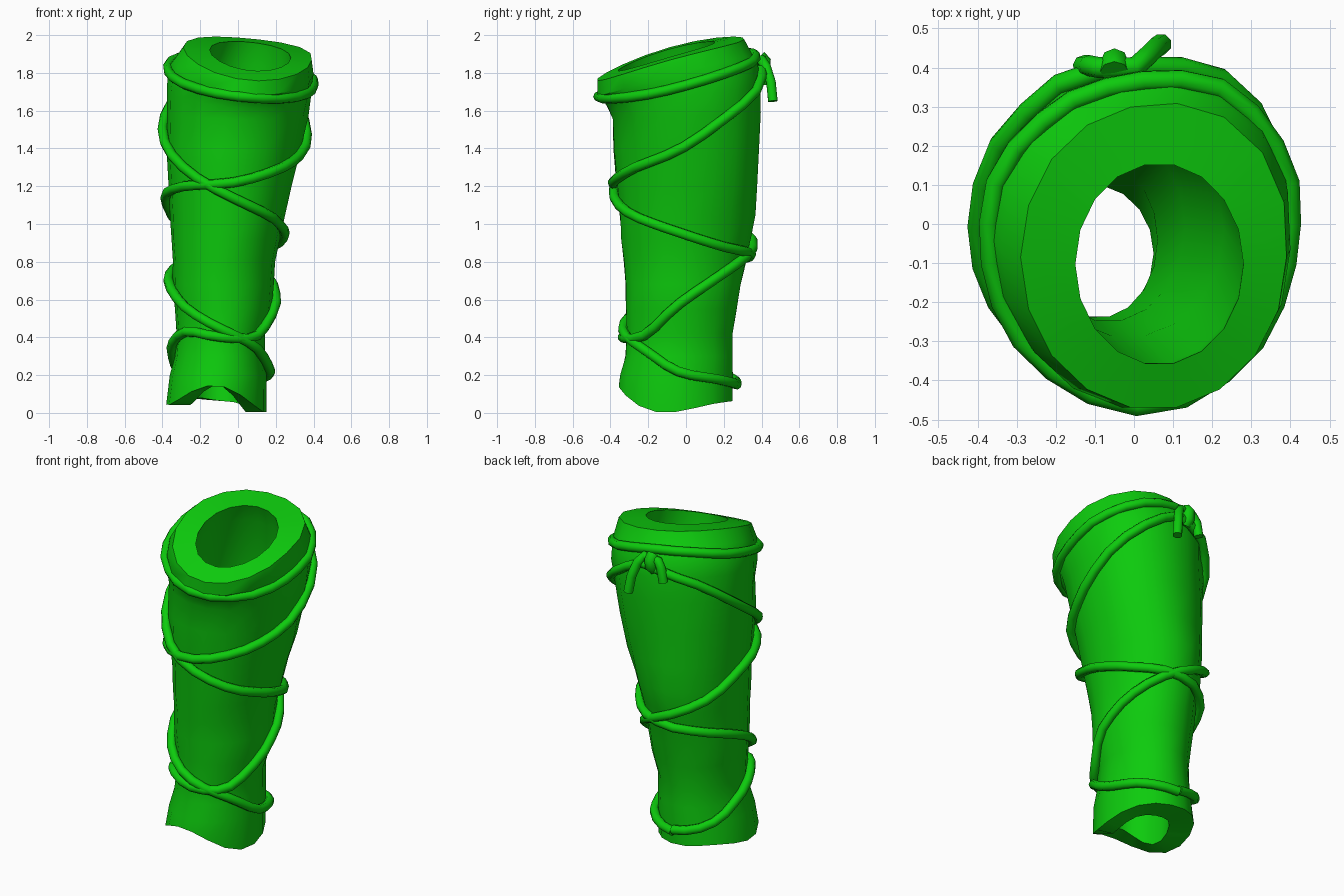
import bpy, bmesh, math, random
from mathutils import Vector
from mathutils.bvhtree import BVHTree

random.seed(4)
if "Cube" in bpy.data.objects:
    bpy.data.objects.remove(bpy.data.objects["Cube"], do_unlink=True)

green = bpy.data.materials.new("leaf green")
green.use_nodes = True
COLOUR = (0.004, 0.6, 0.004, 1)
green.diffuse_color = COLOUR
green.node_tree.nodes["Principled BSDF"].inputs["Base Color"].default_value = COLOUR

SIDES = 18

# Sleeve rings: height, x min, x max, y min, y max, share of the slanted rim
OUTER = [
    (0.20, -.36, .15, -.35, .25, 0),
    (0.30, -.335, .14, -.325, .25, 0),
    (0.42, -.325, .14, -.315, .25, 0),
    (0.55, -.335, .18, -.32, .27, 0),
    (0.68, -.35, .19, -.325, .295, 0),
    (0.80, -.345, .195, -.335, .32, 0),
    (0.92, -.355, .22, -.345, .35, 0),
    (1.05, -.36, .25, -.355, .37, 0),
    (1.20, -.37, .28, -.37, .37, 0),
    (1.40, -.38, .33, -.39, .38, 0),
    (1.58, -.38, .37, -.395, .39, .2),
    (1.70, -.38, .39, -.42, .39, .6),
    (1.81, -.365, .395, -.445, .375, 1),
    (1.85, -.34, .40, -.475, .345, 1),
    (1.93, -.29, .39, -.475, .305, 1),
]
INNER = [
    (1.935, -.15, .28, -.36, .155, 1),
    (1.82, -.19, .28, -.36, .20, .8),
    (1.40, -.26, .23, -.29, .26, 0),
    (0.90, -.26, .13, -.25, .24, 0),
    (0.45, -.24, .06, -.24, .16, 0),
]
HEM_OUTER = (0.065, -.38, .15, -.36, .25, 0)
HEM_INNER = (0.065, -.26, .05, -.25, .10, 0)


def add_ring(bm, spec, hem=False, wobble=0.0, bulge=0.0):
    """Ring of vertices; bulge squares off the back left corner."""
    z, x0, x1, y0, y1, slant = spec
    verts = []
    for i in range(SIDES):
        a = math.tau * i / SIDES
        c, s = math.cos(a), math.sin(a)
        r = 1 + random.uniform(-wobble, wobble) + bulge * max(0, s) * max(0, c)
        x = (x0 + x1) / 2 + (x1 - x0) / 2 * c * r
        y = (y0 + y1) / 2 + (y1 - y0) / 2 * s * r
        h = z + slant * (0.25 * y - 0.2 * y * y - 0.1 * x)
        if hem:
            h += 0.02 * (math.sin(3 * a) - s - c) - 0.04 * math.cos(2 * a)
        verts.append(bm.verts.new((x, y, h)))
    return verts


def finish(obj, angle):
    obj.data.materials.clear()
    obj.data.materials.append(green)
    bpy.ops.object.select_all(action='DESELECT')
    obj.select_set(True)
    bpy.context.view_layer.objects.active = obj
    bpy.ops.object.shade_smooth_by_angle(angle=math.radians(angle))


# Hollow sleeve with thick walls, a slanted rim and an arched hem
bm = bmesh.new()
loops = [add_ring(bm, HEM_OUTER, hem=True)]
for spec in OUTER:
    rim_zone = spec[0] > 1.75
    loops.append(add_ring(bm, spec, wobble=0 if rim_zone else 0.012,
                          bulge=0.14 if spec[0] > 1.1 else 0))
loops += [add_ring(bm, s) for s in INNER]
loops.append(add_ring(bm, HEM_INNER, hem=True))
for k, low in enumerate(loops):
    high = loops[(k + 1) % len(loops)]
    for i in range(SIDES):
        j = (i + 1) % SIDES
        bm.faces.new((low[i], low[j], high[j], high[i]))
bmesh.ops.recalc_face_normals(bm, faces=bm.faces)
surface = BVHTree.FromBMesh(bm)
mesh = bpy.data.meshes.new("sleeve")
bm.to_mesh(mesh)
bm.free()
sleeve = bpy.data.objects.new("sleeve", mesh)
bpy.context.collection.objects.link(sleeve)
finish(sleeve, 40)


def on_sleeve(angle, z, lift):
    """Point just outside the sleeve at a given angle and height."""
    centre = Vector((-0.11 + 0.07 * z, -0.05 + 0.03 * z, z))
    out = Vector((math.cos(angle), math.sin(angle), 0))
    hit = surface.ray_cast(centre + out * 2, -out)[0]
    return hit + out * lift


def cord(name, points, radius=0.027, closed=False):
    curve = bpy.data.curves.new(name, 'CURVE')
    curve.dimensions = '3D'
    curve.bevel_depth = radius
    curve.bevel_resolution = 2
    curve.use_fill_caps = True
    spline = curve.splines.new('POLY')
    spline.points.add(len(points) - 1)
    for p, co in zip(spline.points, points):
        p.co = (*co, 1)
    spline.use_cyclic_u = closed
    obj = bpy.data.objects.new(name, curve)
    bpy.context.collection.objects.link(obj)
    bpy.ops.object.select_all(action='DESELECT')
    obj.select_set(True)
    bpy.context.view_layer.objects.active = obj
    bpy.ops.object.convert(target='MESH')
    finish(bpy.context.object, 60)


def smooth_value(values, t):
    """Smooth interpolation through evenly spaced values."""
    i = min(int(t), len(values) - 2)
    f = t - i
    a, b = values[max(i - 1, 0)], values[i]
    c, d = values[i + 1], values[min(i + 2, len(values) - 1)]
    return b + f * ((c - a) + f * (2*a - 5*b + 4*c - d + f * (3*(b - c) + d - a))) / 2


def wrap(name, heights, turn, lift):
    """Cord spiralling from the back, one height per eighth of a turn."""
    points = []
    for k in range((len(heights) - 1) * 3 + 1):
        t = k / 3
        angle = math.pi / 2 + turn * t * math.pi / 4
        points.append(on_sleeve(angle, smooth_value(heights, t), lift))
    cord(name, points)


# Two crossing cords wound down the sleeve in opposite directions
wrap("cord_clockwise",
     [1.82, 1.63, 1.41, 1.3, 1.22, 1.2, 1.14, 1.0, .87,
      .73, .58, .41, .4, .43, .34, .22, .16], -1, 0.022)
wrap("cord_counterclockwise",
     [1.82, 1.72, 1.5, 1.3, 1.14, 1.03, .95, .88, .84,
      .79, .7, .56, .44, .34, .22, .18, .15], 1, 0.022)

# Cord tied round the base of the rim
rim = []
for k in range(24):
    a = math.tau * k / 24
    z = 1.785 - 0.05 * math.cos(a) + 0.11 * math.sin(a)
    rim.append(on_sleeve(a, z, 0.01))
cord("rim_cord", rim, closed=True)

# Knot at the back with two hanging tails
cord("knot", [(-.05, .385, 1.80), (-.05, .41, 1.82),
              (-.05, .415, 1.86), (-.05, .39, 1.885)], 0.036)
cord("long_tail", [(-.05, .40, 1.86), (0, .40, 1.87), (.03, .425, 1.83),
                   (.055, .45, 1.75), (.07, .46, 1.65)])
cord("short_tail", [(-.05, .40, 1.86), (-.09, .40, 1.86),
                    (-.115, .405, 1.82), (-.13, .405, 1.74)])
